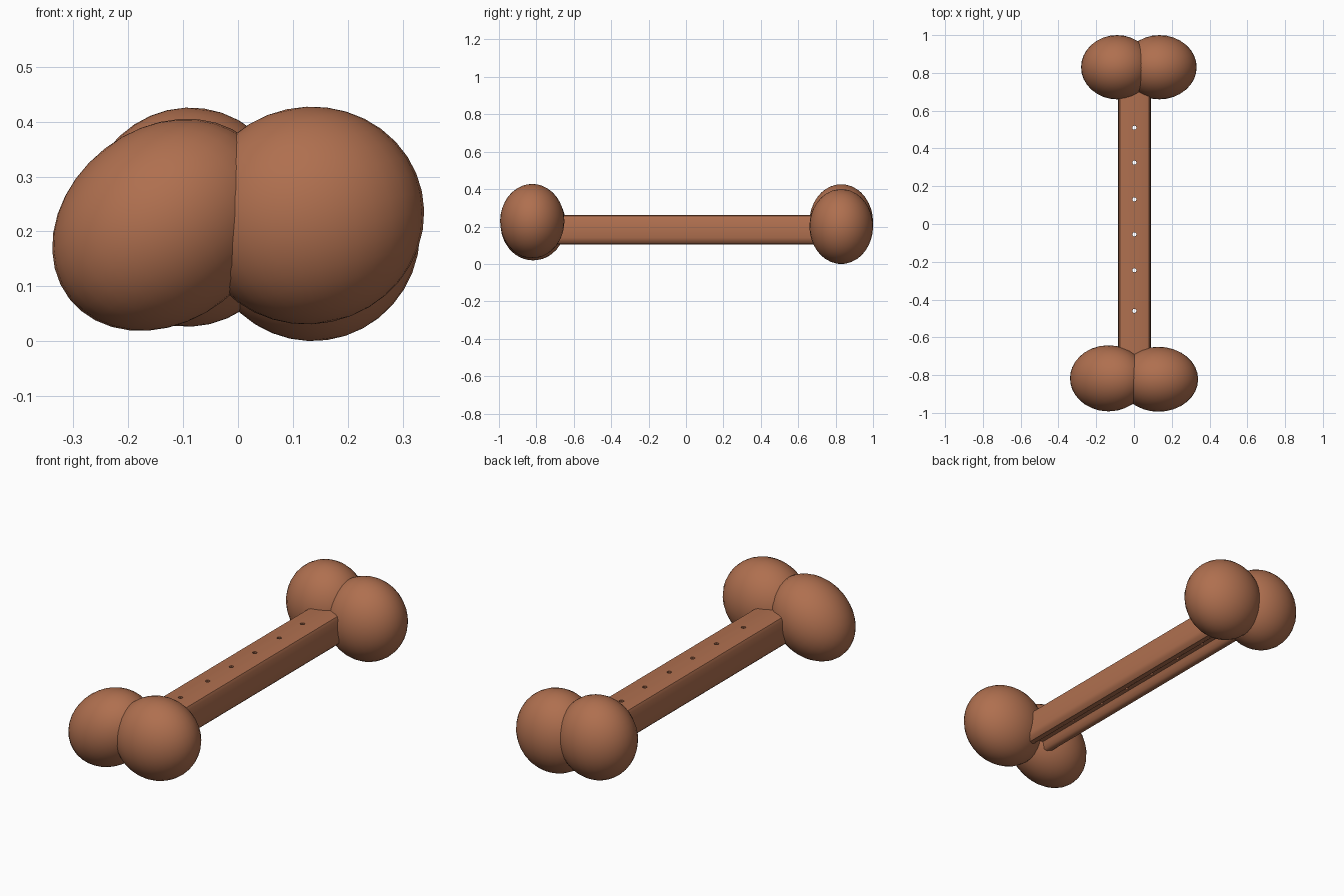
import bpy, bmesh, math
from mathutils import Matrix, Vector

if "Cube" in bpy.data.objects:
    bpy.data.objects.remove(bpy.data.objects["Cube"])

brown = bpy.data.materials.new("warm_brown")
brown.diffuse_color = (0.43, 0.16, 0.078, 1)
brown.use_nodes = True
brown.node_tree.nodes["Principled BSDF"].inputs["Base Color"].default_value = brown.diffuse_color


def make_object(name, bm):
    bmesh.ops.recalc_face_normals(bm, faces=bm.faces)
    mesh = bpy.data.meshes.new(name)
    bm.to_mesh(mesh)
    bm.free()
    ob = bpy.data.objects.new(name, mesh)
    bpy.context.collection.objects.link(ob)
    mesh.materials.append(brown)
    return ob


def smooth(ob, angle=35):
    bpy.ops.object.select_all(action='DESELECT')
    ob.select_set(True)
    bpy.context.view_layer.objects.active = ob
    bpy.ops.object.shade_smooth_by_angle(angle=math.radians(angle))


# Rounded end knobs: centre, radii, tilt about the long axis
def knob(name, centre, radii, tilt):
    bm = bmesh.new()
    bmesh.ops.create_uvsphere(bm, u_segments=32, v_segments=18, radius=1)
    m = (Matrix.Translation(centre) @ Matrix.Rotation(math.radians(tilt), 4, 'Y')
         @ Matrix.Diagonal((*radii, 1)))
    bmesh.ops.transform(bm, matrix=m, verts=bm.verts)
    smooth(make_object(name, bm))


knob("front_left_knob", (-0.135, -0.817, 0.212), (0.219, 0.175, 0.176), -38)
knob("front_right_knob", (0.13, -0.822, 0.229), (0.21, 0.172, 0.198), -12)
knob("back_left_knob", (-0.09, 0.83, 0.226), (0.19, 0.17, 0.20), 8)
knob("back_right_knob", (0.135, 0.83, 0.20), (0.197, 0.17, 0.20), -8)

# Shaft: rounded bar with a shallow groove along its underside
half_profile = [(0.0, 0.262), (0.062, 0.262), (0.077, 0.256), (0.084, 0.243),
                (0.086, 0.18), (0.088, 0.14), (0.082, 0.12), (0.068, 0.107),
                (0.05, 0.105), (0.036, 0.112), (0.027, 0.128), (0.02, 0.143),
                (0.0, 0.147)]
profile = half_profile + [(-x, z) for x, z in half_profile[-2:0:-1]]
bm = bmesh.new()
face = bm.faces.new([bm.verts.new((x + 0.003, -0.75, z)) for x, z in profile])
ends = bmesh.ops.extrude_face_region(bm, geom=[face])["geom"]
bmesh.ops.translate(bm, vec=Vector((0, 1.5, 0)),
                    verts=[v for v in ends if isinstance(v, bmesh.types.BMVert)])
shaft = make_object("shaft", bm)

# Row of small holes drilled through the shaft
bm = bmesh.new()
for y in (-0.46, -0.245, -0.055, 0.13, 0.325, 0.51):
    bmesh.ops.create_cone(bm, cap_ends=True, segments=10, radius1=0.011,
                          radius2=0.011, depth=0.4,
                          matrix=Matrix.Translation((0.002, y, 0.2)))
cutter = make_object("hole_cutter", bm)
cutter.hide_render = True
cutter.hide_set(True)
drill = shaft.modifiers.new("holes", 'BOOLEAN')
drill.operation = 'DIFFERENCE'
drill.solver = 'EXACT'
drill.object = cutter
smooth(shaft)
